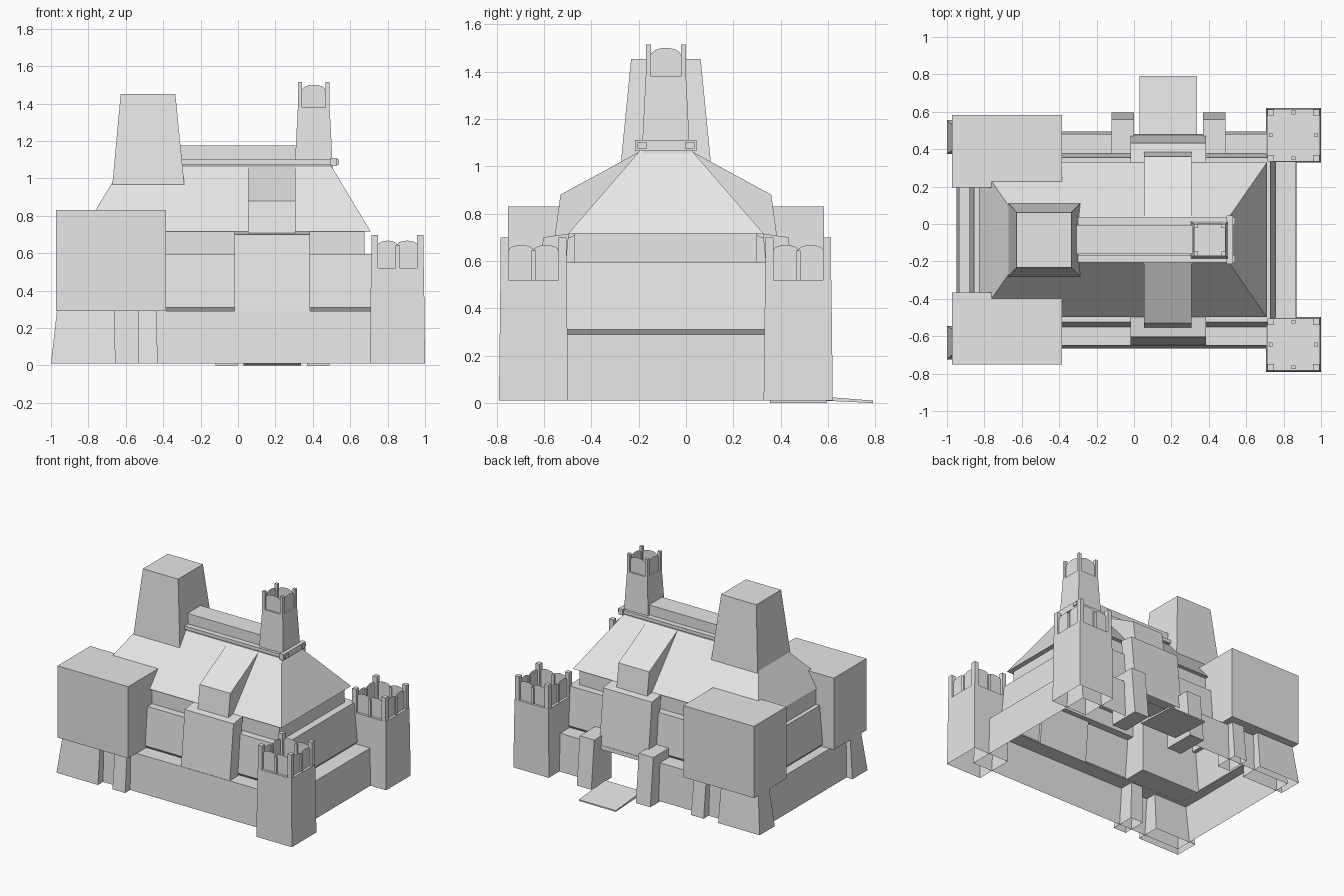
import bpy, bmesh, math
from mathutils import Vector

if "Cube" in bpy.data.objects:
    bpy.data.objects.remove(bpy.data.objects["Cube"])

CY = -0.085          # symmetry line of the keep (the ramp sticks out behind)
stone = bpy.data.materials.new("grey_stone")
stone.diffuse_color = (0.8, 0.8, 0.8, 1)
stone.use_nodes = True
stone.node_tree.nodes["Principled BSDF"].inputs["Base Color"].default_value = stone.diffuse_color


def finish(name, bm, recalc=True):
    if recalc:
        bmesh.ops.recalc_face_normals(bm, faces=bm.faces)
    me = bpy.data.meshes.new(name)
    bm.to_mesh(me)
    bm.free()
    me.materials.append(stone)
    ob = bpy.data.objects.new(name, me)
    bpy.context.collection.objects.link(ob)
    return ob


def add_stack(bm, levels, bottom=True, top=True):
    """Skin stacked outlines ((x0, x1, y0, y1), z); y is measured from CY."""
    rings = []
    for (x0, x1, y0, y1), z in levels:
        rings.append([bm.verts.new((x, CY + y, z))
                      for x, y in ((x0, y0), (x1, y0), (x1, y1), (x0, y1))])
    if top:
        bm.faces.new(rings[-1])
    if bottom:
        bm.faces.new(rings[0][::-1])
    for a, b in zip(rings, rings[1:]):
        for i in range(4):
            j = (i + 1) % 4
            bm.faces.new((a[i], a[j], b[j], b[i]))


def frustum(name, lo, hi, z0, z1, bottom=True):
    bm = bmesh.new()
    add_stack(bm, [(lo, z0), (hi, z1)], bottom)
    return finish(name, bm, bottom)


def box(name, x0, x1, y0, y1, z0, z1):
    return frustum(name, (x0, x1, y0, y1), (x0, x1, y0, y1), z0, z1)


def flip(o, s):
    """Mirror an outline to the front (s=-1) or back (s=1) side."""
    x0, x1, a, b = o
    return (x0, x1, a, b) if s > 0 else (x0, x1, -b, -a)


def prism(name, profile, x0, x1, s):
    """Extrude a (distance from CY, z) profile along x."""
    bm = bmesh.new()
    f = bm.faces.new([bm.verts.new((x0, CY + s * d, z)) for d, z in profile])
    r = bmesh.ops.extrude_face_region(bm, geom=[f])
    bmesh.ops.translate(bm, vec=(x1 - x0, 0, 0),
                        verts=[v for v in r["geom"] if isinstance(v, bmesh.types.BMVert)])
    # the extrusion leaves the starting cap in place only when needed
    if f.is_valid is False or len([g for g in bm.faces if len(g.verts) == len(profile)]) < 2:
        bmesh.ops.holes_fill(bm, edges=bm.edges[:], sides=0)
    return finish(name, bm)


def crown(name, cx, cy, half, z, post_h, post_w, arches, side_h, rise):
    """Corner posts with thin round-topped panels between them on four sides."""
    bm = bmesh.new()

    def post(px, py, w, h):
        o = (px - w / 2, px + w / 2, py - w / 2, py + w / 2)
        add_stack(bm, [(o, z), (o, z + h)])
    e = half - post_w / 2
    inner = half - post_w
    for sx in (-1, 1):
        for sy in (-1, 1):
            post(cx + sx * e, cy + sy * e, post_w, post_h)
    if arches == 2:
        for dx, dy in ((e, 0), (-e, 0), (0, e), (0, -e)):
            post(cx + dx, cy + dy, 0.02, side_h)
    step = 2 * inner / arches
    for k in range(4):
        c, s = round(math.cos(k * math.pi / 2)), round(math.sin(k * math.pi / 2))
        for n in range(arches):
            u0 = -inner + n * step
            pts = [(u0, z), (u0 + step, z)]
            for i in range(9):
                t = math.pi * i / 8
                pts.append((u0 + step / 2 + step / 2 * math.cos(t),
                            z + side_h + rise * math.sin(t)))
            bm.faces.new([bm.verts.new((cx + u * c - e * s, CY + cy + u * s + e * c, h))
                          for u, h in pts])
    return finish(name, bm)


# Keep walls: one hollow shell, open underneath, stepping inwards to the house wall
bm = bmesh.new()
add_stack(bm, [((-0.95, 0.87, -0.58, 0.58), 0.01), ((-0.935, 0.865, -0.565, 0.565), 0.29),
               ((-0.865, 0.745, -0.45, 0.45), 0.29), ((-0.88, 0.76, -0.465, 0.465), 0.31),
               ((-0.855, 0.73, -0.44, 0.44), 0.595), ((-0.825, 0.675, -0.385, 0.385), 0.595),
               ((-0.825, 0.675, -0.385, 0.385), 0.72)], False, False)
# Gateway cut out of the back of the base
for co, no in (((0, 0, 0), (1, 0, 0)), ((0.37, 0, 0), (1, 0, 0)), ((0, 0, 0.26), (0, 0, 1))):
    bmesh.ops.bisect_plane(bm, geom=bm.verts[:] + bm.edges[:] + bm.faces[:],
                           plane_co=Vector(co), plane_no=Vector(no))
gate = [f for f in bm.faces
        if 0 < f.calc_center_median().x < 0.37 and f.calc_center_median().y > 0.45
        and f.calc_center_median().z < 0.26]
bmesh.ops.delete(bm, geom=gate, context='FACES')
finish("keep_walls", bm, False)

# Hipped roof with overhanging eaves
frustum("hipped_roof", (-0.83, 0.71, -0.413, 0.413), (-0.62, 0.50, -0.11, 0.11), 0.715, 1.065)

# Ridge, rails and their cross beam
box("ridge_block", -0.40, 0.35, -0.075, 0.08, 1.06, 1.175)
box("ridge_slab", -0.40, 0.50, -0.10, 0.10, 1.06, 1.085)
box("cross_beam", 0.495, 0.53, -0.13, 0.13, 1.065, 1.11)
for s in (-1, 1):
    o = flip((-0.35, 0.54, 0.08, 0.12), s)
    frustum("ridge_rail", o, o, 1.075, 1.1)

# Large tapered tower and slim watch turret on the roof
frustum("great_tower", (-0.673, -0.286, -0.196, 0.196), (-0.627, -0.335, -0.147, 0.147), 0.955, 1.452)
frustum("watch_turret", (0.303, 0.507, -0.102, 0.102), (0.32, 0.49, -0.085, 0.085), 1.05, 1.38)
crown("watch_turret_crown", 0.405, 0, 0.085, 1.38, 0.135, 0.022, 1, 0.09, 0.03)

for s in (-1, 1):
    # Dormer and projecting bay beneath it
    prism("dormer", [(0.47, 0.70), (0.445, 0.88), (0.105, 1.065), (0.105, 0.85), (0.4, 0.70)],
          0.053, 0.308, s)
    prism("bay", [(0.562, 0.29), (0.518, 0.70), (0.41, 0.715), (0.45, 0.29)], -0.02, 0.385, s)
    # Overhanging side block on sloped buttresses
    o = flip((-0.972, -0.385, 0.28, 0.667), s)
    frustum("side_block", o, o, 0.292, 0.83)
    frustum("corner_buttress", flip((-1.0, -0.655, 0.46, 0.64), s),
            flip((-0.968, -0.66, 0.48, 0.61), s), 0.01, 0.292, False)
    frustum("small_buttress", flip((-0.535, -0.43, 0.46, 0.64), s),
            flip((-0.535, -0.435, 0.46, 0.61), s), 0.01, 0.292, False)
    # Corner tower with a crown of arches
    frustum("corner_tower", flip((0.705, 1.0, 0.413, 0.705), s),
            flip((0.711, 0.994, 0.419, 0.699), s), 0.01, 0.52, False)
    crown("corner_tower_crown", 0.8525, s * 0.559, 0.139, 0.52, 0.178, 0.034, 2, 0.125, 0.022)

# Gate pillars and ramp at the back
for x0, x1 in ((-0.12, 0.0), (0.37, 0.49)):
    frustum("gate_pillar", (x0, x1, 0.44, 0.68), (x0, x1, 0.44, 0.645), 0.0, 0.36)
prism("gate_ramp", [(0.56, 0.015), (0.56, 0.035), (0.875, 0.01), (0.875, 0.0)], 0.03, 0.337, 1)
